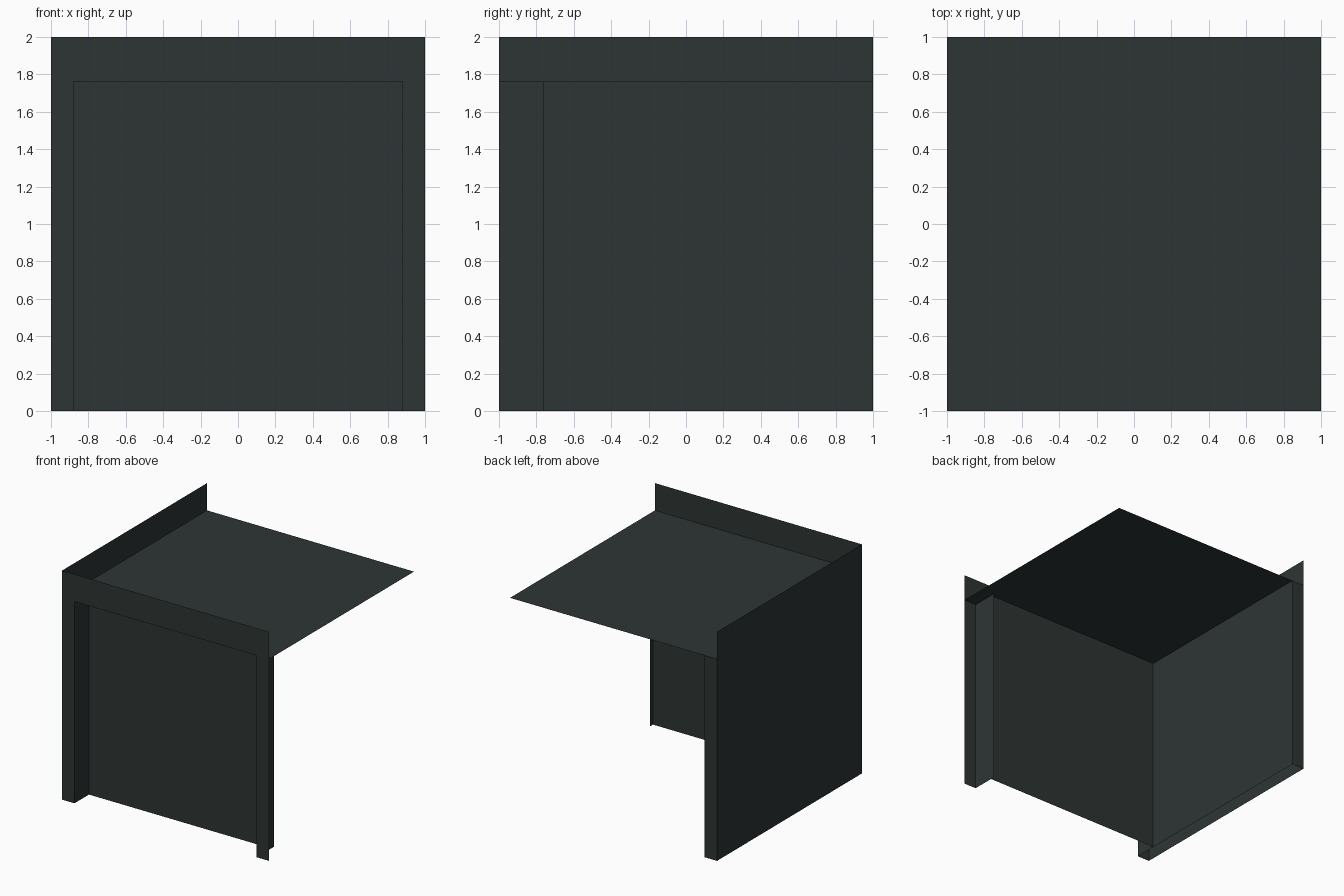
import bpy

if "Cube" in bpy.data.objects:
    bpy.data.objects.remove(bpy.data.objects["Cube"])

T = 0.12      # width of the side jambs
TOP = 1.762   # height of the ceiling sheet and of the opening
IN = 1 - T    # inner face of the jambs

mat = bpy.data.materials.new("dark slate")
mat.diffuse_color = (0.0265, 0.0355, 0.0343, 1)
mat.use_nodes = True
mat.node_tree.nodes["Principled BSDF"].inputs["Base Color"].default_value = mat.diffuse_color


def sheet(name, points):
    """One flat sheet from its outline."""
    mesh = bpy.data.meshes.new(name)
    mesh.from_pydata(points, [], [list(range(len(points)))])
    mesh.materials.append(mat)
    obj = bpy.data.objects.new(name, mesh)
    bpy.context.collection.objects.link(obj)
    return obj


def facing_y(name, y, outline):
    return sheet(name, [(x, y, z) for x, z in outline])


def facing_x(name, x, y0, y1, z1):
    return sheet(name, [(x, y0, 0), (x, y1, 0), (x, y1, z1), (x, y0, z1)])


# Front frame: one upside-down U around the opening
facing_y("front_frame", -1, [(-1, 0), (-IN, 0), (-IN, TOP), (IN, TOP),
                             (IN, 0), (1, 0), (1, 2), (-1, 2)])

# Recessed panel behind the opening
facing_y("recessed_panel", -0.80, [(-IN, 0), (IN, 0), (IN, TOP), (-IN, TOP)])

# Hollow left wall: outer skin, inner skin and rear end strip
facing_x("left_outer_wall", -1, 1, -1, 2)
facing_x("left_inner_wall", -IN, -1, 1, TOP)
facing_y("left_wall_end", 1, [(-IN, 0), (-1, 0), (-1, TOP), (-IN, TOP)])

# Short return behind the right jamb
facing_x("right_jamb_return", IN, 1 - TOP, -1, TOP)
bpy.data.objects["right_jamb_return"].data.vertices.foreach_set(
    "co", [c for y, z in ((-0.762, 0), (-1, 0), (-1, TOP), (-0.762, TOP))
           for c in (IN, y, z)])

# Roof sheet, set below the rims of the front and left walls
sheet("roof_sheet", [(-1, -1, TOP), (1, -1, TOP), (1, 1, TOP), (-1, 1, TOP)])
